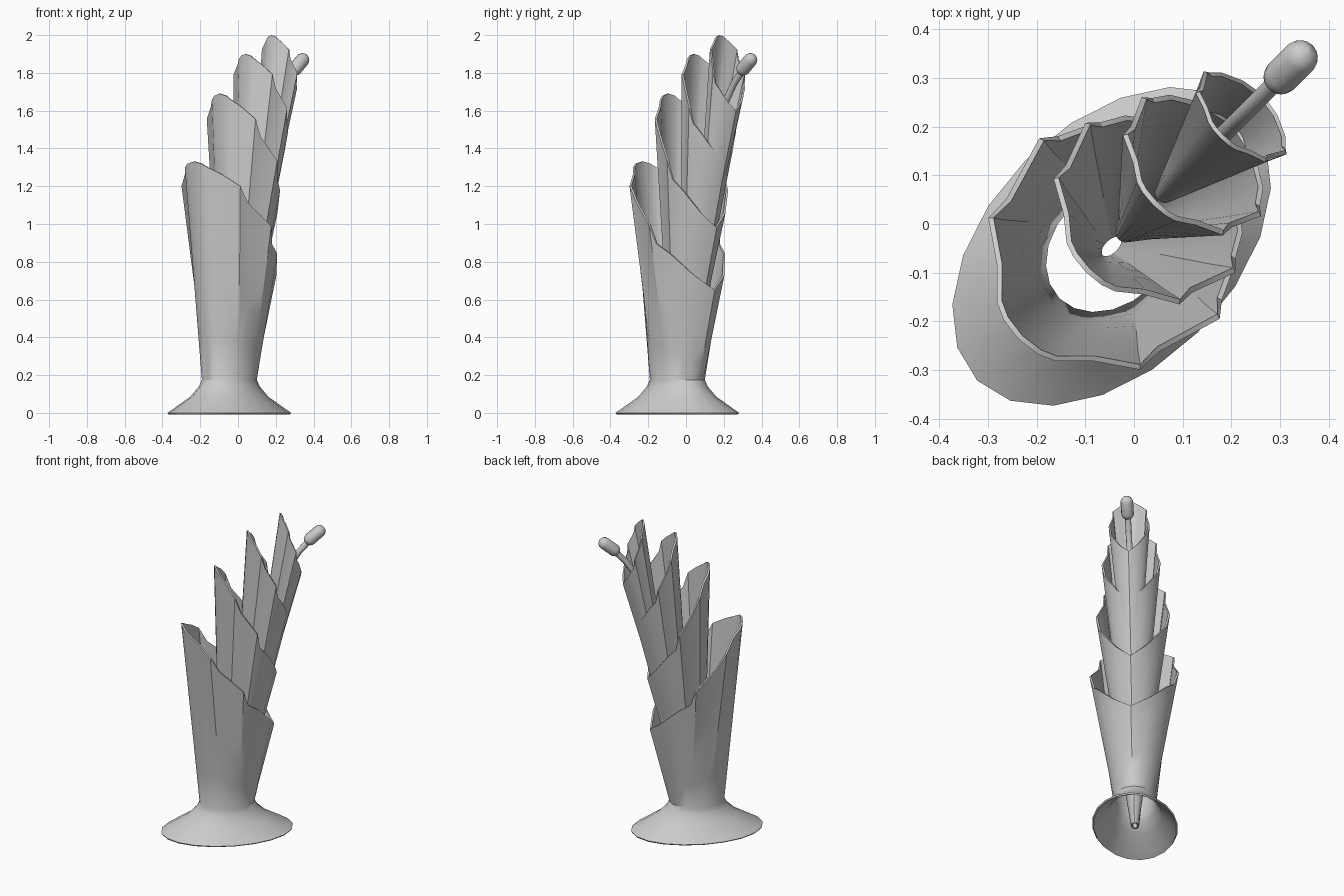
import bpy, math
from mathutils import Vector

if "Cube" in bpy.data.objects:
    bpy.data.objects.remove(bpy.data.objects["Cube"])

N = 20
R2 = math.sqrt(2)


def P(u, v, z):
    # u runs along the x=y symmetry plane, v across it
    return Vector(((u + v) / R2, (u - v) / R2, z))


# half of the ruffled rim, back to front: (u fraction, half width, height fraction)
RIM = [(0, 0, 0), (.012, .05, .015), (.04, .085, .045), (.14, .14, .1),
       (.24, .22, .19), (.34, .222, .32), (.585, .262, .50), (.64, .238, .64),
       (.77, .205, .72), (.93, .11, .89), (1, 0, 1)]


def rim(u_back, u_front, width, z_back, z_front):
    half = [(u_back + f * (u_front - u_back), w * width, z_back + h * (z_front - z_back))
            for f, w, h in RIM]
    other = [(u, -v, z) for u, v, z in half[-2:0:-1]]
    return [P(*p) for p in half + other]


def ellipse(u, a, b, z):
    angles = [2 * math.pi * i / N for i in range(N)]
    return [P(u - a * math.cos(t), b * math.sin(t), z) for t in angles]


def finish(ob):
    bpy.ops.object.select_all(action='DESELECT')
    ob.select_set(True)
    bpy.context.view_layer.objects.active = ob
    bpy.ops.object.convert(target='MESH')
    bpy.ops.object.shade_smooth_by_angle(angle=math.radians(30))


def shell(name, lower, top, thick=.011, steps=5):
    # loft the lower rings, then straight ruled walls up to the rim
    rings = list(lower)
    for k in range(1, steps + 1):
        rings.append([p.lerp(q, k / steps) for p, q in zip(lower[-1], top)])
    verts = [p for r in rings for p in r]
    faces = [(k * N + j, k * N + (j + 1) % N, (k + 1) * N + (j + 1) % N, (k + 1) * N + j)
             for k in range(len(rings) - 1) for j in range(N)]
    me = bpy.data.meshes.new(name)
    me.from_pydata(verts, [], faces)
    ob = bpy.data.objects.new(name, me)
    bpy.context.collection.objects.link(ob)
    m = ob.modifiers.new("wall", 'SOLIDIFY')
    m.thickness = thick
    m.offset = -1
    finish(ob)


def tube(name, points, radii):
    cu = bpy.data.curves.new(name, 'CURVE')
    cu.dimensions = '3D'
    cu.bevel_depth = 1
    cu.bevel_resolution = 4
    cu.use_fill_caps = True
    s = cu.splines.new('POLY')
    s.points.add(len(points) - 1)
    for sp, p, r in zip(s.points, points, radii):
        sp.co = (*p, 1)
        sp.radius = r
    ob = bpy.data.objects.new(name, cu)
    bpy.context.collection.objects.link(ob)
    finish(ob)


# outer sheath with the flared foot
C = -.065
shell("outer_sheath_and_foot",
      [ellipse(C, .39, .25, 0), ellipse(C, .24, .168, .085),
       ellipse(C, .18, .139, .14), ellipse(C, .162, .127, .175)],
      rim(-.335, .215, 1, 1.33, .65))

# nested inner sheaths, each one leaning further forward
shell("second_sheath", [ellipse(C, .037, .024, 0)], rim(-.14, .23, .83, 1.69, .98))
shell("third_sheath", [ellipse(-.015, .03, .024, .2)], rim(.055, .295, .66, 1.90, 1.33))
shell("inner_sheath", [ellipse(.095, .026, .022, .7)], rim(.25, .375, .46, 2.0, 1.6), .009)

# stamen stem and its rounded tip
stem = [(.13, 1.0), (.19, 1.3), (.25, 1.53), (.305, 1.66), (.36, 1.745), (.43, 1.82)]
tube("stamen_stem", [P(u, 0, z) for u, z in stem], [.018] * len(stem))

A, B, r = P(.428, 0, 1.822), P(.482, 0, 1.868), .037
d = (B - A).normalized()
arc = [math.radians(a) for a in (88, 65, 42, 20, 0)]
pts = [A - d * r * math.sin(t) for t in arc] + [B + d * r * math.sin(t) for t in arc[::-1]]
rad = [r * math.cos(t) for t in arc] + [r * math.cos(t) for t in arc[::-1]]
tube("stamen_tip", pts, rad)
